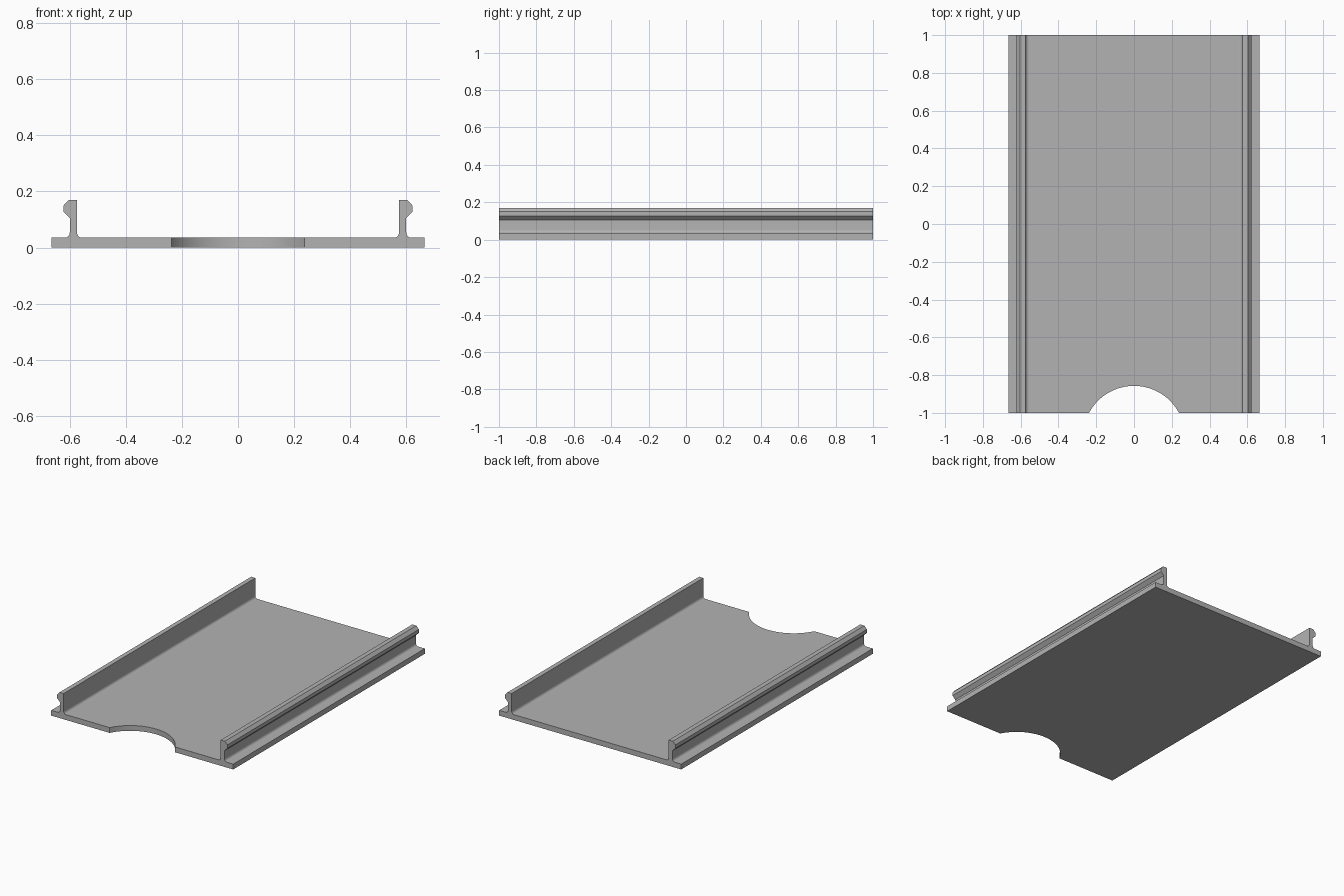
import bpy
import bmesh
from math import atan2, cos, pi, radians, sin
from mathutils import Vector

cube = bpy.data.objects.get("Cube")
if cube:
    bpy.data.objects.remove(cube, do_unlink=True)

HALF_WIDTH, HALF_LENGTH = 0.665, 1.0
PLATE_TOP, RAIL_TOP = 0.035, 0.17
WALL_IN, WALL_OUT, LIP_OUT = 0.574, 0.60, 0.622
FILLET = 0.018

grey = bpy.data.materials.new("light grey")
grey.use_nodes = True
colour = (0.45, 0.45, 0.45, 1)
grey.diffuse_color = colour
grey.node_tree.nodes["Principled BSDF"].inputs["Base Color"].default_value = colour


def arc(cx, cy, radius, start, end, steps):
    """Points along a circular arc."""
    angles = [start + (end - start) * i / steps for i in range(steps + 1)]
    return [(cx + radius * cos(a), cy + radius * sin(a)) for a in angles]


def extrude_outline(name, points, direction):
    """Solid made by sweeping a closed outline along a direction."""
    bm = bmesh.new()
    face = bm.faces.new([bm.verts.new(p) for p in points])
    swept = bmesh.ops.extrude_face_region(bm, geom=[face], use_keep_orig=True)
    moved = [g for g in swept["geom"] if isinstance(g, bmesh.types.BMVert)]
    bmesh.ops.translate(bm, verts=moved, vec=Vector(direction))
    bmesh.ops.recalc_face_normals(bm, faces=bm.faces)
    mesh = bpy.data.meshes.new(name)
    bm.to_mesh(mesh)
    bm.free()
    mesh.materials.append(grey)
    obj = bpy.data.objects.new(name, mesh)
    bpy.context.collection.objects.link(obj)
    bpy.ops.object.select_all(action="DESELECT")
    obj.select_set(True)
    bpy.context.view_layer.objects.active = obj
    bpy.ops.object.shade_smooth_by_angle(angle=radians(30))
    return obj


# Base plate with a circular finger notch in the front edge
chord, depth = 0.238, 0.143
radius = (chord ** 2 + depth ** 2) / (2 * depth)
notch_y = -HALF_LENGTH + depth - radius
edge = atan2(-HALF_LENGTH - notch_y, chord)
outline = arc(0, notch_y, radius, pi - edge, edge, 40)
outline += [(HALF_WIDTH, -HALF_LENGTH), (HALF_WIDTH, HALF_LENGTH),
            (-HALF_WIDTH, HALF_LENGTH), (-HALF_WIDTH, -HALF_LENGTH)]
extrude_outline("base_plate", [(x, y, 0) for x, y in outline], (0, 0, PLATE_TOP))

# Upright snap rails: filleted foot, thin wall and outward lip
foot = PLATE_TOP + FILLET
profile = arc(WALL_OUT + FILLET, foot, FILLET, 1.5 * pi, pi, 8)
profile += [(WALL_OUT, 0.105), (LIP_OUT, 0.127), (LIP_OUT, 0.15),
            (WALL_OUT + 0.004, RAIL_TOP), (WALL_IN, RAIL_TOP)]
profile += arc(WALL_IN - FILLET, foot, FILLET, 0, -0.5 * pi, 8)
for name, side in (("left_rail", 1), ("right_rail", -1)):
    extrude_outline(name, [(side * x, -HALF_LENGTH, z) for x, z in profile],
                    (0, 2 * HALF_LENGTH, 0))
